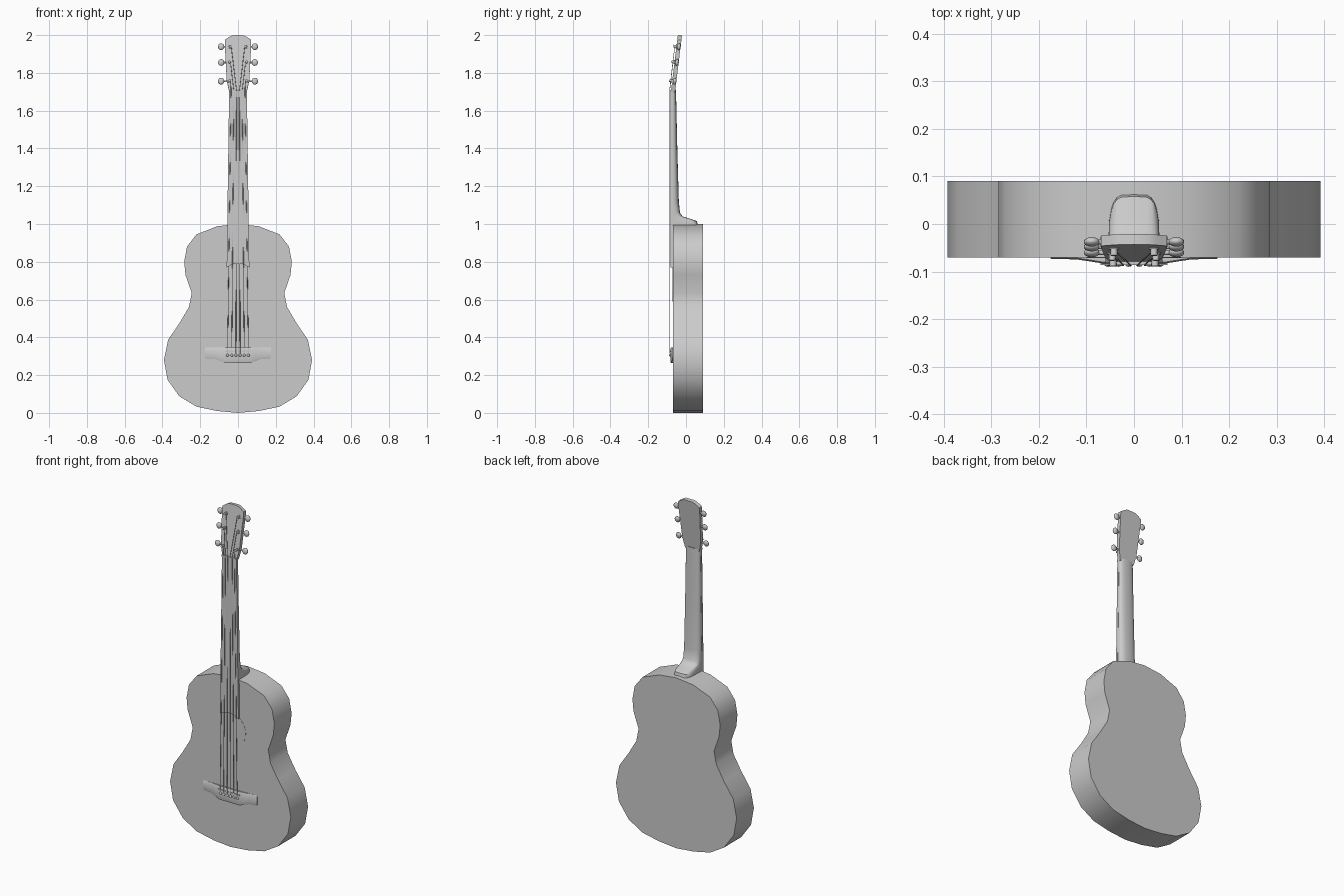
import bpy, bmesh, math
from mathutils import Matrix, Vector

if "Cube" in bpy.data.objects:
    bpy.data.objects.remove(bpy.data.objects["Cube"])


def finish(name, bm, mat=None, angle=40):
    if mat is not None:
        bm.transform(mat)
    bmesh.ops.recalc_face_normals(bm, faces=bm.faces)
    me = bpy.data.meshes.new(name)
    bm.to_mesh(me)
    bm.free()
    ob = bpy.data.objects.new(name, me)
    bpy.context.collection.objects.link(ob)
    bpy.ops.object.select_all(action='DESELECT')
    ob.select_set(True)
    bpy.context.view_layer.objects.active = ob
    bpy.ops.object.shade_smooth_by_angle(angle=math.radians(angle))
    return ob


def loft(name, rings, mat=None, angle=40):
    bm = bmesh.new()
    rows = [[bm.verts.new(p) for p in r] for r in rings]
    n = len(rows[0])
    for a, b in zip(rows, rows[1:]):
        for i in range(n):
            j = (i + 1) % n
            bm.faces.new((a[i], a[j], b[j], b[i]))
    bm.faces.new(rows[0])
    bm.faces.new(rows[-1])
    return finish(name, bm, mat, angle)


def mirrored(half):
    # right-hand outline to a closed symmetric outline
    return half + [(-x, z) for x, z in reversed(half) if x > 1e-6]


def prism(name, outline, y0, y1, mat=None, angle=40):
    return loft(name, [[(x, y, z) for x, z in outline] for y in (y0, y1)], mat, angle)


def rod(name, a, b, r1, r2=None, seg=12):
    a, b = Vector(a), Vector(b)
    d = b - a
    bm = bmesh.new()
    bmesh.ops.create_cone(bm, cap_ends=True, segments=seg, radius1=r1,
                          radius2=r1 if r2 is None else r2, depth=d.length)
    m = Matrix.Translation((a + b) / 2) @ d.to_track_quat('Z', 'Y').to_matrix().to_4x4()
    return finish(name, bm, m)


def ball(name, center, size, mat=None):
    bm = bmesh.new()
    bmesh.ops.create_uvsphere(bm, u_segments=14, v_segments=8, radius=1)
    m = Matrix.Translation(center) @ Matrix.Diagonal((*size, 1))
    return finish(name, bm, mat @ m if mat else m, 60)


# body
body_half = [(0, 1), (.11, .988), (.22, .945), (.27, .88), (.285, .80), (.278, .73),
             (.245, .635), (.26, .56), (.31, .475), (.37, .387), (.392, .28),
             (.373, .175), (.31, .087), (.22, .033), (.11, .01), (0, 0)]
prism("body", mirrored(body_half), -.07, .09)

# sound hole disc
HOLE_Z, HOLE_R = .69, .10
prism("sound_hole", [(HOLE_R * math.cos(i * math.tau / 32), HOLE_Z + HOLE_R * math.sin(i * math.tau / 32))
                     for i in range(32)], -.0712, -.068)

# fretboard, with its end curved around the sound hole
board = [(.047, 1.7)]
board += [(x, HOLE_Z + math.sqrt(HOLE_R ** 2 - x * x)) for x in (.06, .045, .03, .015, 0)]
prism("fretboard", mirrored(board), -.082, -.069)


# neck and heel: rounded-back sections (z, half width, back y, squareness)
def neck_ring(z, w, back, p):
    front = -.07
    ring = []
    for i in range(13):
        t = math.pi * i / 12
        c, s = math.cos(t), max(math.sin(t), 0)
        ring.append((w * math.copysign(abs(c) ** p, c) * (1 - .15 * s * (p < .5)),
                     front + (back - front) * s ** p, z))
    return ring


loft("neck", [neck_ring(*s) for s in (
    (1.71, .046, -.053, .8), (1.4, .050, -.046, .8), (1.12, .054, -.038, .8),
    (1.06, .055, -.032, .7), (1.04, .055, -.018, .6), (1.03, .055, .015, .45),
    (1.015, .055, .058, .4), (.995, .055, .063, .4))], angle=50)

# headstock, tilted back
HEAD = Matrix.Translation((0, -.08, 1.7)) @ Matrix.Rotation(math.radians(-7), 4, 'X')
head_half = [(0, .302), (.03, .301), (.045, .294), (.058, .285), (.069, .278), (.07, .262),
             (.06, .065), (.053, .03), (.046, 0)]
prism("headstock", mirrored(head_half), 0, .022, HEAD)

# nut and saddle
for name, w, y0, y1, z0, z1 in (("nut", .046, -.086, -.068, 1.698, 1.71),
                                ("saddle", .07, -.086, -.07, .322, .329)):
    prism(name, mirrored([(w, z1), (w, z0)]), y0, y1)

# tuners: post, shaft and knob in each row on both sides
TUNERS = [(.058, .044), (.158, .046), (.242, .042)]
for side in (-1, 1):
    for z, x in TUNERS:
        rod("tuner_post", HEAD @ Vector((side * x, .004, z)),
            HEAD @ Vector((side * x, -.016, z)), .007)
        rod("tuner_collar", HEAD @ Vector((side * x, .001, z)),
            HEAD @ Vector((side * x, -.003, z)), .011)
        rod("tuner_shaft", HEAD @ Vector((side * .04, .013, z)),
            HEAD @ Vector((side * .085, .013, z)), .005)
        ball("tuner_knob", (side * .089, .013, z), (.017, .010, .018), HEAD)

# bridge: sections along x (x, lower z, upper z, front y)
half = [(.175, .287, .345, -.073), (.12, .284, .345, -.0745), (.09, .272, .345, -.079),
        (.065, .265, .345, -.083)]
sections = [(-x, a, b, y) for x, a, b, y in half] + half[::-1]
loft("bridge", [[(x, -.069, a), (x, y + .003, a), (x, y, a + .012), (x, y, b - .006),
                 (x, y + .003, b), (x, -.069, b)] for x, a, b, y in sections])

# strings and bridge pins
for i in range(6):
    k = (i - 2.5) / 2.5
    bx, nx = .055 * k, .037 * k
    ball("bridge_pin", (bx, -.084, .305), (.0075, .006, .0075))
    tz, tx = TUNERS[min(i, 5 - i)]
    end = HEAD @ Vector((math.copysign(tx - .006, k), -.009, tz))
    path = [(bx, -.083, .305), (bx, -.0865, .326), (nx, -.0865, 1.704), end]
    cu = bpy.data.curves.new("string", 'CURVE')
    cu.dimensions = '3D'
    cu.bevel_depth = .0016
    cu.bevel_resolution = 1
    sp = cu.splines.new('POLY')
    sp.points.add(len(path) - 1)
    for pt, co in zip(sp.points, path):
        pt.co = (*co, 1)
    bpy.context.collection.objects.link(bpy.data.objects.new("string", cu))
